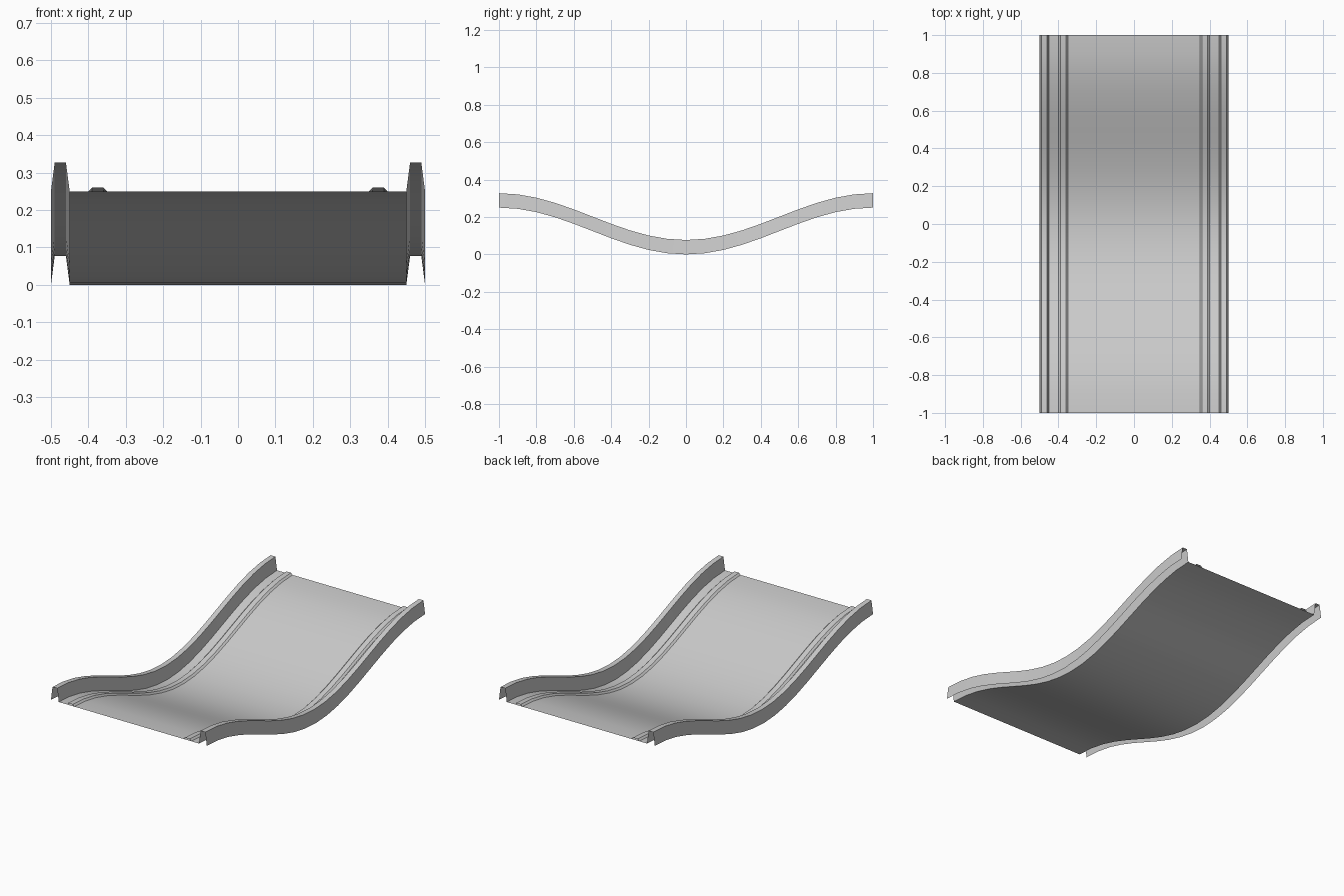
import bpy, math

if "Cube" in bpy.data.objects:
    bpy.data.objects.remove(bpy.data.objects["Cube"])

STEPS = 20      # segments along the dip
DEPTH = 0.25    # height of the ends above the bottom


def sweep(name, profile):
    """Sweep an open (x, z) profile along the wave-shaped dip."""
    verts, faces, n = [], [], len(profile)
    for i in range(STEPS + 1):
        y = -1 + 2 * i / STEPS
        base = DEPTH / 2 * (1 - math.cos(math.pi * y))
        verts += [(x, y, base + z) for x, z in profile]
    for i in range(STEPS):
        for j in range(n - 1):
            a = i * n + j
            faces.append((a, a + 1, a + n + 1, a + n))
    mesh = bpy.data.meshes.new(name)
    mesh.from_pydata(verts, [], faces)
    mesh.update()
    obj = bpy.data.objects.new(name, mesh)
    bpy.context.collection.objects.link(obj)
    bpy.ops.object.select_all(action='DESELECT')
    obj.select_set(True)
    bpy.context.view_layer.objects.active = obj
    bpy.ops.object.shade_smooth_by_angle(angle=math.radians(30))
    return obj


def mirror(obj):
    mod = obj.modifiers.new("mirror", 'MIRROR')
    mod.use_axis = (True, False, False)
    mod.use_mirror_merge = False


# Road surface
sweep("track_floor", [(-0.45, 0), (0.45, 0)])

# Hollow side walls, open underneath
mirror(sweep("side_rail", [(-0.5, 0), (-0.49, 0.077), (-0.46, 0.077), (-0.45, 0)][::1]))

# Low raised strips just inside the walls
mirror(sweep("floor_strip", [(-0.4, 0), (-0.39, 0.01), (-0.36, 0.01), (-0.35, 0)]))
